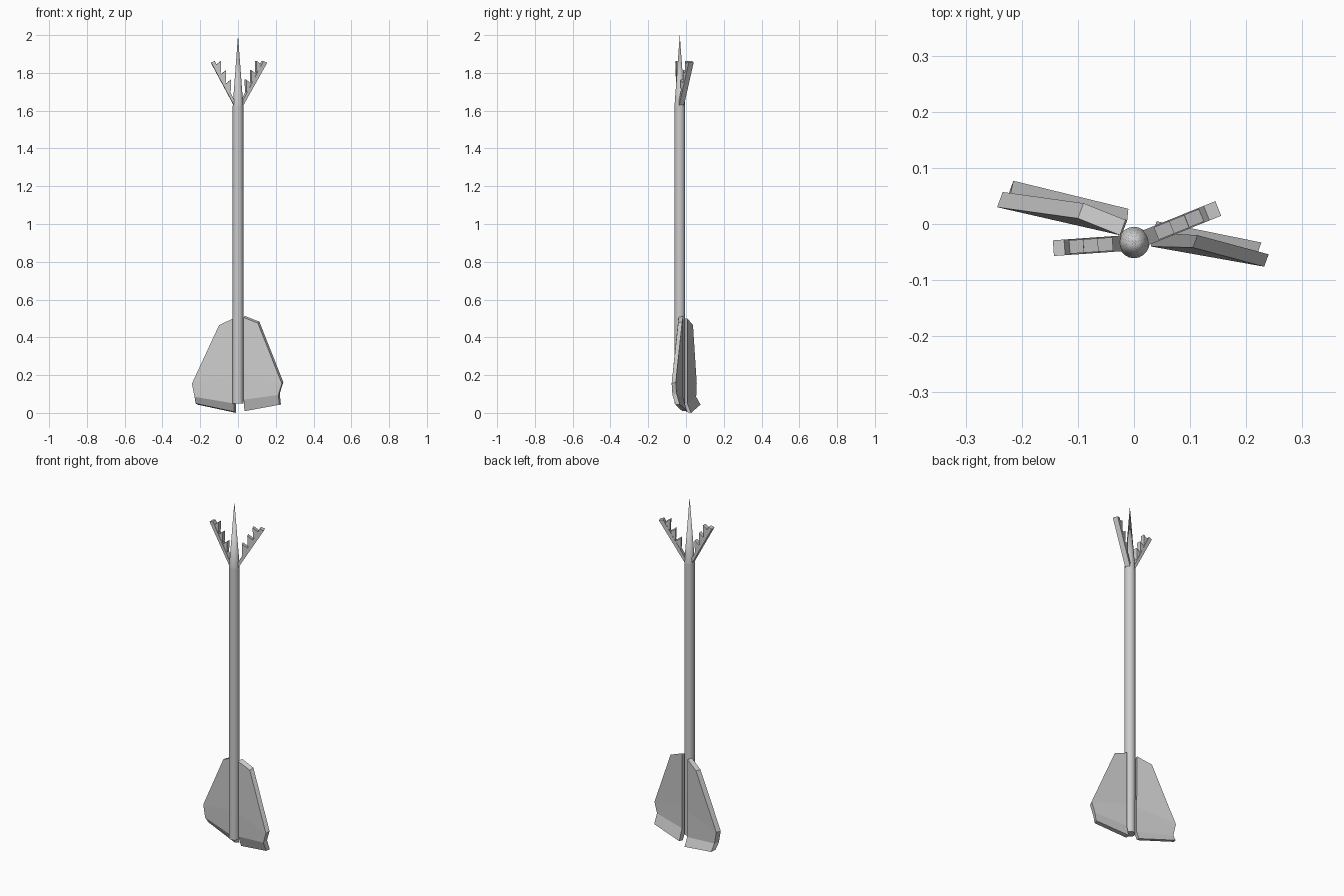
import bpy, math
from mathutils import Vector

if "Cube" in bpy.data.objects:
    bpy.data.objects.remove(bpy.data.objects["Cube"])

AXIS_Y = -0.033      # shaft axis sits slightly forward of centre
R = 0.028


def make(name, verts, faces):
    mesh = bpy.data.meshes.new(name)
    mesh.from_pydata(verts, [], faces)
    ob = bpy.data.objects.new(name, mesh)
    bpy.context.collection.objects.link(ob)
    bpy.context.view_layer.objects.active = ob
    ob.select_set(True)
    bpy.ops.object.mode_set(mode='EDIT')
    bpy.ops.mesh.select_all(action='SELECT')
    bpy.ops.mesh.normals_make_consistent(inside=False)
    bpy.ops.object.mode_set(mode='OBJECT')
    ob.select_set(False)
    return ob


def cone(name, r1, r2, z0, z1):
    bpy.ops.mesh.primitive_cone_add(vertices=20, radius1=r1, radius2=r2, depth=z1 - z0,
                                    location=(0, AXIS_Y, (z0 + z1) / 2))
    bpy.context.object.name = name
    bpy.ops.object.shade_smooth_by_angle(angle=math.radians(30))
    bpy.context.object.select_set(False)


def prism(name, profile, width, angle):
    """Extrude a (radius, z) profile sideways and turn it about the shaft axis."""
    n = len(profile)
    c, s = math.cos(angle), math.sin(angle)
    verts = [(r * c - w * s, AXIS_Y + r * s + w * c, z)
             for w in (-width / 2, width / 2) for r, z in profile]
    faces = [tuple(range(n)), tuple(range(n, 2 * n))]
    faces += [(i, (i + 1) % n, n + (i + 1) % n, n + i) for i in range(n)]
    return make(name, verts, faces)


def fin(name, rows, thick):
    """Bent plate: rows of (inner, outer) front points, back offset per row edge."""
    front = [Vector(p) for row in rows for p in row]
    back = [p + Vector(thick[i % 2]) for i, p in enumerate(front)]
    n = len(front)
    for p in back[-2:]:
        p.z -= 0.006
    faces = []
    for i in range(0, n - 2, 2):
        a, b, c, d = i, i + 1, i + 3, i + 2
        faces += [(a, b, c, d), (a + n, b + n, c + n, d + n),
                  (a, d, d + n, a + n), (b, c, c + n, b + n)]
    faces += [(0, 1, n + 1, n), (n - 2, n - 1, 2 * n - 1, 2 * n - 2)]
    return make(name, front + back, faces)


# Shaft and point
cone("shaft", R, R, 0.05, 1.625)
cone("point", R, 0.0, 1.625, 2.0)

# Two barbed side prongs
for side, ang in (("left", math.radians(184)), ("right", math.radians(22))):
    tip = 0.144 if side == "left" else 0.162
    k = tip / 0.144
    prism(side + "_prong", [(0.018 * k, 1.62), (tip, 1.855), (0.124 * k, 1.862), (0.01 * k, 1.635)],
          0.028, ang)
    for i in range(3):
        r, z = (0.118 - 0.026 * i) * k, 1.842 - 0.05 * i
        prism(f"{side}_barb_{i + 1}",
              [(r, z), (r - 0.028 * k, z + 0.022), (r - 0.027 * k, z - 0.035), (r - 0.02 * k, z - 0.05)],
              0.024, ang)

# Two tail fins, bottom strip bent backwards
fin("left_fin", [((-0.025, -0.02, 0.50), (-0.10, 0.01, 0.465)),
                 ((-0.022, -0.02, 0.20), (-0.244, 0.03, 0.155)),
                 ((-0.022, -0.02, 0.05), (-0.23, 0.027, 0.085)),
                 ((-0.02, 0.0, 0.006), (-0.225, 0.05, 0.05))],
    ((0.01, 0.027, 0), (0.01, 0.027, 0)))
fin("right_fin", [((0.03, -0.04, 0.505), (0.105, -0.042, 0.475)),
                  ((0.03, -0.04, 0.20), (0.232, -0.076, 0.155)),
                  ((0.03, -0.04, 0.07), (0.213, -0.072, 0.095)),
                  ((0.034, -0.02, 0.009), (0.219, -0.055, 0.043))],
    ((0.006, 0.025, 0.008), (0.008, 0.022, 0.008)))
